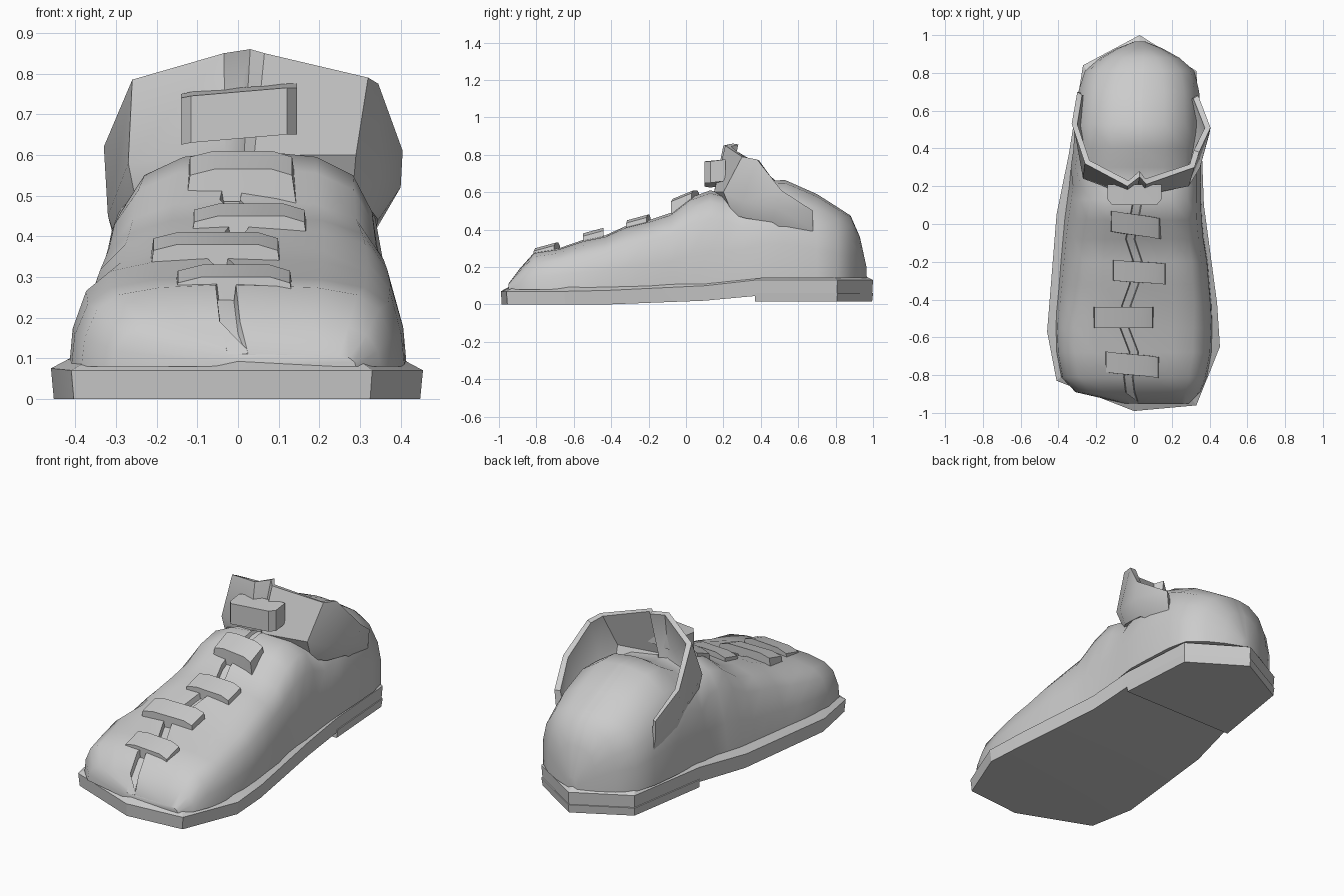
import bpy, math
from mathutils import Vector

if "Cube" in bpy.data.objects:
    bpy.data.objects.remove(bpy.data.objects["Cube"])

grey = bpy.data.materials.new("light_grey")
grey.diffuse_color = (0.6, 0.6, 0.6, 1)
grey.use_nodes = True
grey.node_tree.nodes["Principled BSDF"].inputs["Base Color"].default_value = grey.diffuse_color


def make(name, verts, faces, angle=35):
    me = bpy.data.meshes.new(name)
    me.from_pydata(verts, [], faces)
    me.materials.append(grey)
    ob = bpy.data.objects.new(name, me)
    bpy.context.collection.objects.link(ob)
    bpy.ops.object.select_all(action='DESELECT')
    ob.select_set(True)
    bpy.context.view_layer.objects.active = ob
    bpy.ops.object.mode_set(mode='EDIT')
    bpy.ops.mesh.select_all(action='SELECT')
    bpy.ops.mesh.normals_make_consistent(inside=False)
    bpy.ops.object.mode_set(mode='OBJECT')
    bpy.ops.object.shade_smooth_by_angle(angle=math.radians(angle))
    return ob


def loft(rings):
    n = len(rings[0])
    verts = [p for r in rings for p in r]
    faces = [(a * n + i, a * n + (i + 1) % n, (a + 1) * n + (i + 1) % n, (a + 1) * n + i)
             for a in range(len(rings) - 1) for i in range(n)]
    return verts, faces


# Sole: paired right and left outline points from toe to heel, then heel tip
right = [(.33, -.96), (.455, -.65), (.44, -.42), (.37, .1), (.36, .37), (.33, .81)]
left = [(0, -.99), (-.41, -.83), (-.46, -.57), (-.41, .05), (-.345, .37), (-.27, .84)]
low = [0, 0, 0, .02, .045, .05]
high = [.07, .07, .075, .1, .13, .13]
tip = (.03, 1.0)


def slab(name, r, l, zb, zt, ledge):
    outline = r + [tip] + l[::-1]
    b = zb + [zb[-1]] + zb[::-1]
    t = zt + [zt[-1]] + zt[::-1]
    rings = [[(x * .985, y * .995, z) for (x, y), z in zip(outline, b)],
             [(x, y, z) for (x, y), z in zip(outline, t)],
             [(x * .91, y * .96, z + ledge) for (x, y), z in zip(outline, t)]]
    verts, faces = loft(rings)
    n, k = len(outline), len(r)
    for o in (0, 2 * n):                       # underside and top
        for i in range(k - 1):
            faces.append((o + i, o + i + 1, o + n - 2 - i, o + n - 1 - i))
        faces.append((o + k - 1, o + k, o + k + 1))
    make(name, verts, faces, 20)


slab("sole", right, left, low, high, .022)
slab("heel_block", right[4:], left[4:], [.015, .015], [.06, .06], .01)

# Upper: cross-sections (y, centre x, half width, base z, top z, groove depth, groove x)
stations = [(-.95, .12, .17, .08, .11, .0, 0), (-.89, .02, .33, .08, .19, .03, -.02),
            (-.81, 0, .385, .08, .28, .04, -.03), (-.68, 0, .41, .08, .30, .03, .0),
            (-.55, 0, .415, .08, .345, .03, -.05), (-.43, 0, .41, .08, .37, .03, -.04),
            (-.32, 0, .40, .08, .42, .03, .0), (-.2, 0, .39, .09, .45, .03, .02),
            (-.08, -.005, .375, .09, .49, .03, -.02), (.02, -.005, .365, .1, .57, .03, .0),
            (.13, 0, .355, .11, .61, .02, .02), (.2, .005, .35, .12, .59, 0, .02),
            (.30, .01, .345, .13, .60, 0, .02), (.40, .02, .34, .14, .66, 0, .02),
            (.53, .02, .335, .14, .665, 0, .02), (.70, .025, .32, .14, .59, 0, .02),
            (.81, .03, .29, .14, .52, 0, .03), (.88, .03, .21, .14, .475, 0, .03),
            (.93, .03, .12, .14, .36, 0, .03), (.965, .03, .03, .14, .2, 0, .03)]
front_prof = [(1, 0), (.98, .35), (.9, .7), (.76, .88), (.5, .97)]
back_prof = [(1, 0), (1, .35), (.93, .6), (.75, .83), (.42, .97)]
rings = []
for y, cx, w, zb, zt, g, gx in stations:
    prof = back_prof if y > .25 else front_prof
    h = zt - zb
    side = [(u * w, zb + v * h) for u, v in prof]
    s = .025 if w > .1 else .005
    mid = [(gx + s, zt), (gx + s * .8, zt - g), (gx - s * .8, zt - g), (gx - s, zt)]
    lean = .03 if -.5 < y < .25 else 0
    ring = [(cx + x + lean * (z - zb), y, z) for x, z in side]
    ring += [(x, y, z) for x, z in mid]
    ring += [(cx - x + lean * (z - zb) * 3, y, z) for x, z in reversed(side)]
    rings.append(ring)
verts, faces = loft(rings)
n = len(rings[0])
faces += [tuple(range(n)), tuple(range(len(verts) - n, len(verts)))]
make("upper", verts, faces, 40)

# Collar: open cuff standing around the ankle
rim = [(-.30, .70, .50), (-.33, .53, .62), (-.26, .32, .785), (-.035, .20, .85), (.03, .25, .86),
       (.065, .21, .85), (.32, .30, .79), (.345, .38, .775), (.405, .51, .61), (.34, .68, .50)]
waist = [(-.30, .70, .40), (-.32, .52, .45), (-.27, .24, .58), (-.03, .15, .60), (.015, .18, .60),
         (.04, .15, .60), (.29, .20, .60), (.35, .30, .55), (.40, .48, .52), (.33, .68, .40)]
hem = [(-.28, .70, .30), (-.29, .5, .36), (-.25, .25, .48), (-.03, .2, .5), (.015, .2, .5),
       (.04, .2, .5), (.28, .25, .48), (.33, .32, .46), (.345, .46, .44), (.31, .68, .30)]


def inward(p, d, dz):
    v = Vector((.02 - p[0], .5 - p[1], 0)).normalized() * d
    return (p[0] + v.x, p[1] + v.y, p[2] + dz)


rows = [hem, waist, rim, [inward(p, .03, -.005) for p in rim],
        [inward(p, .04, 0) for p in waist], [inward(p, .04, 0) for p in hem]]
cols = [list(c) for c in zip(*rows)]
verts, faces = loft(cols)
faces += [tuple(range(6)), tuple(range(len(verts) - 6, len(verts)))]
make("collar", verts, faces, 35)


# Laces: tapered slabs lying across the slope (x0, x1, y0, y1, z0, z1, skew, drop)
def lace(name, x0, x1, y0, y1, z0, z1, skew, drop):
    def row(y, z, inset, tilt):
        return [(x0 + inset, y + skew, z - tilt), (x0 + .06 + inset, y + skew * .5, z),
                (x1 - .05 - inset, y - skew * .5, z), (x1 - inset, y - skew, z - tilt)]
    rings = [row(y0, z0 - drop, 0, .02), row(y0, z0, .012, .015),
             row(y1, z1, .012, .015), row(y1, z1 - drop, 0, .02)]
    verts, faces = loft([list(c) for c in zip(*rings)])
    m = len(verts)
    faces += [(0, 1, 2, 3), (m - 4, m - 3, m - 2, m - 1)]
    make(name, verts, faces, 20)


lace("lace_1", -.16, .14, -.80, -.69, .30, .33, .015, .07)
lace("lace_2", -.22, .11, -.55, -.44, .38, .41, 0, .08)
lace("lace_3", -.12, .175, -.31, -.20, .45, .48, .01, .07)
lace("lace_4", -.13, .145, -.06, .05, .565, .61, .02, .08)

# Ankle strap: block standing at the front of the collar
xs, rings = [(-.14, -.005), (-.115, 0), (.12, .02), (.145, .02)], []
for i, (x, dz) in enumerate(xs):
    yf = .13 if i in (0, 3) else .10
    rings.append([(x, yf, .63 + dz), (x, yf, .745 + dz), (x, .21, .755 + dz), (x, .21, .64 + dz)])
verts, faces = loft(rings)
faces += [(0, 1, 2, 3), (12, 13, 14, 15)]
make("ankle_strap", verts, faces, 20)
